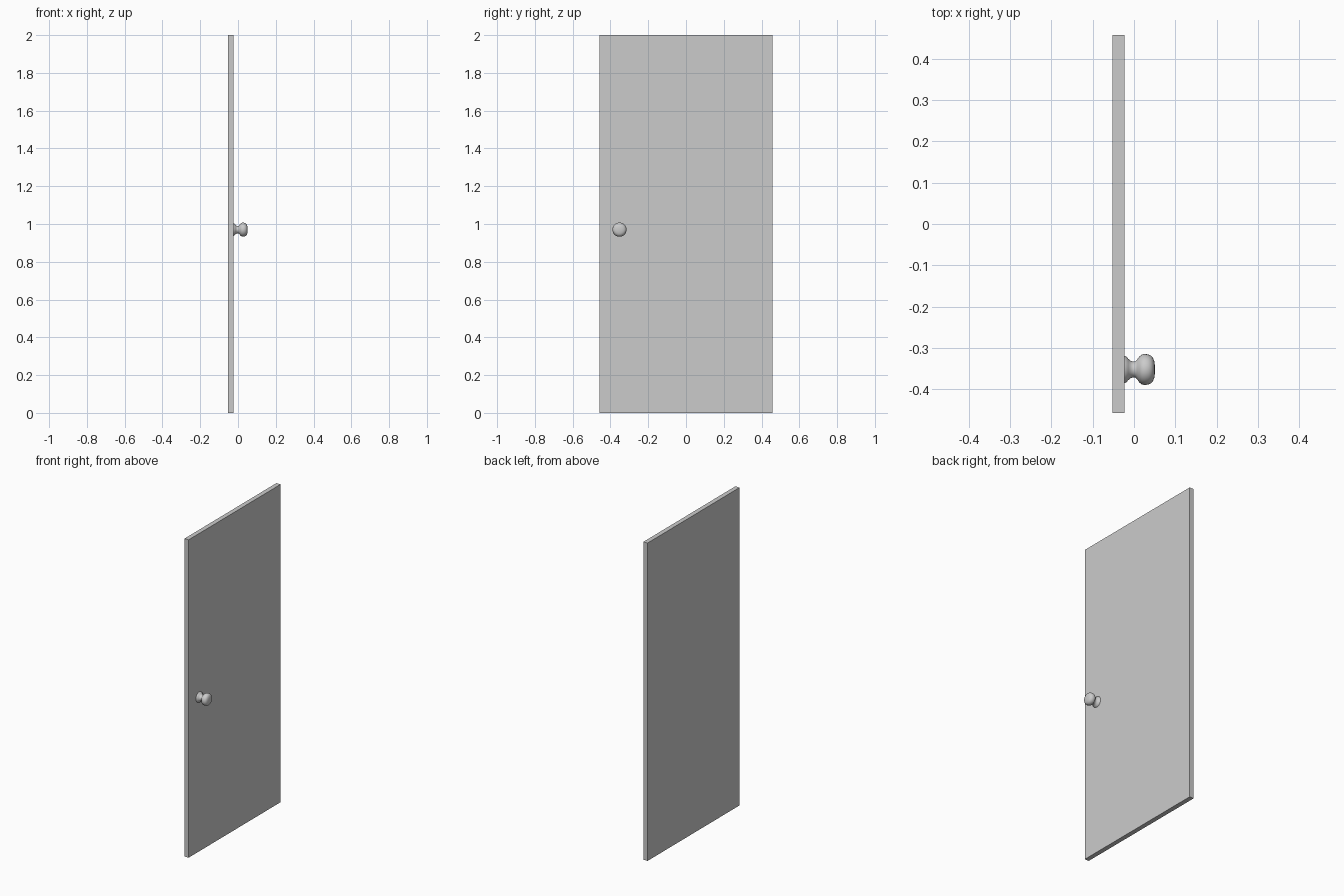
import bpy, bmesh
from math import pi
from mathutils import Matrix

if "Cube" in bpy.data.objects:
    bpy.data.objects.remove(bpy.data.objects["Cube"])

KNOB_Y, KNOB_Z = -0.352, 0.97


def add_object(name, bm):
    bmesh.ops.recalc_face_normals(bm, faces=bm.faces)
    mesh = bpy.data.meshes.new(name)
    bm.to_mesh(mesh)
    bm.free()
    obj = bpy.data.objects.new(name, mesh)
    bpy.context.collection.objects.link(obj)
    return obj


# Door slab
bm = bmesh.new()
bmesh.ops.create_cube(bm, size=1.0)
bmesh.ops.transform(bm, verts=bm.verts,
                    matrix=Matrix.Translation((-0.038, 0, 1)) @ Matrix.Diagonal((0.029, 0.914, 2.0, 1)))
add_object("door_panel", bm)

# Door knob: flared base, narrow neck and rounded grip, turned about the x axis (x, radius)
profile = [(-0.0235, 0), (-0.0235, 0.033), (-0.019, 0.0315), (-0.014, 0.026), (-0.009, 0.0215),
           (-0.003, 0.019), (0.003, 0.0195), (0.008, 0.0245), (0.013, 0.0315), (0.019, 0.036),
           (0.026, 0.0375), (0.034, 0.0365), (0.041, 0.0335), (0.046, 0.028), (0.049, 0.02),
           (0.0505, 0.01), (0.051, 0)]
bm = bmesh.new()
verts = [bm.verts.new((x, r, 0)) for x, r in profile]
edges = [bm.edges.new(pair) for pair in zip(verts, verts[1:])]
bmesh.ops.spin(bm, geom=verts + edges, cent=(0, 0, 0), axis=(1, 0, 0), angle=2 * pi, steps=32)
bmesh.ops.remove_doubles(bm, verts=bm.verts, dist=0.0001)
knob = add_object("door_knob", bm)
knob.location = (0, KNOB_Y, KNOB_Z)

# Smooth the knob while keeping the base rim sharp
bpy.context.view_layer.objects.active = knob
knob.select_set(True)
bpy.ops.object.shade_smooth_by_angle(angle=pi / 4)
